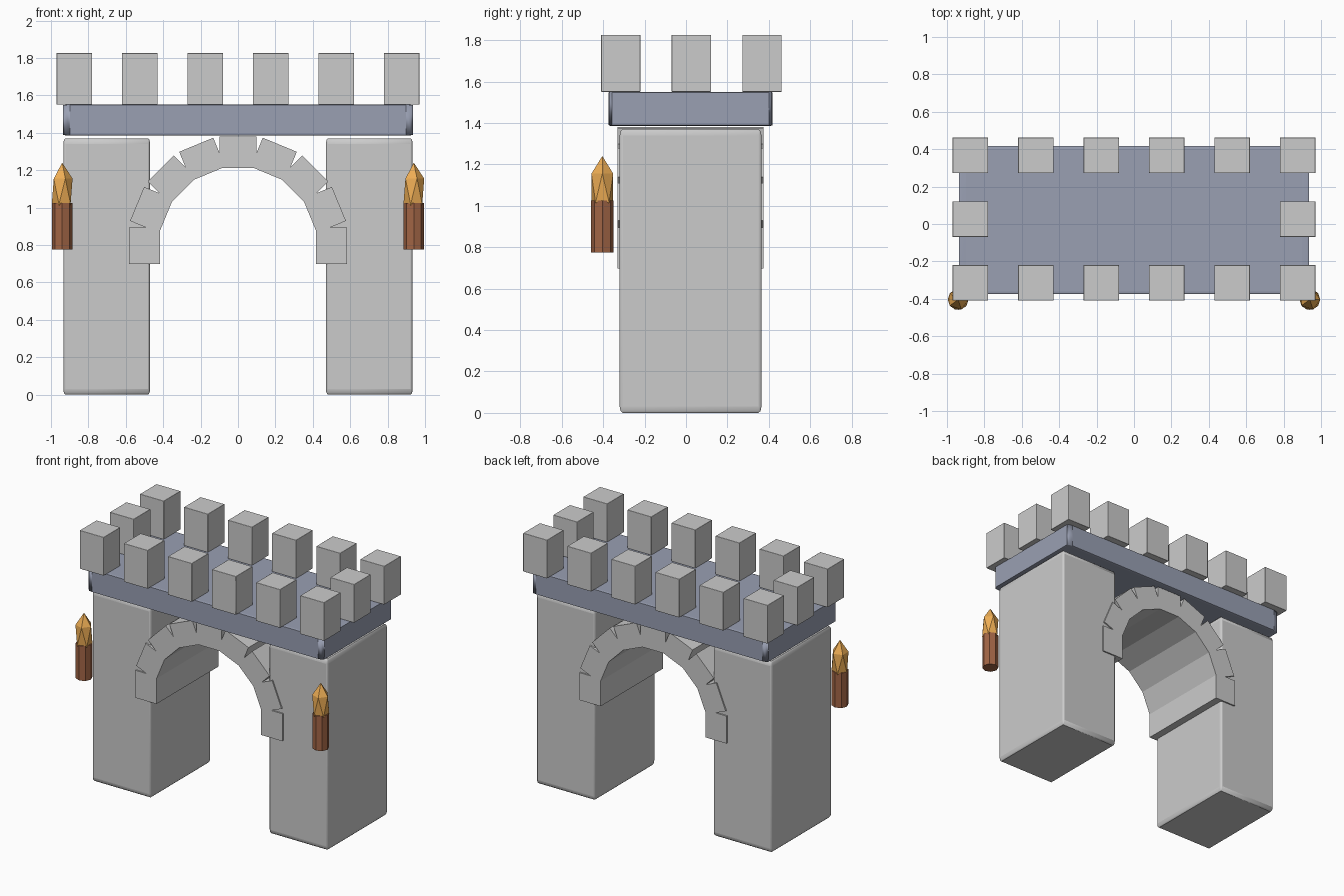
import bpy
import math

if "Cube" in bpy.data.objects:
    bpy.data.objects.remove(bpy.data.objects["Cube"])


def material(name, color):
    m = bpy.data.materials.new(name)
    m.diffuse_color = (*color, 1)
    m.use_nodes = True
    m.node_tree.nodes["Principled BSDF"].inputs["Base Color"].default_value = m.diffuse_color
    return m


dark_stone = material("dark_stone", (0.32, 0.35, 0.45))
wood = material("wood", (0.36, 0.13, 0.06))
fire = material("fire", (0.85, 0.42, 0.09))


def finish(name, mat=None):
    ob = bpy.context.object
    ob.name = name
    if mat:
        ob.data.materials.append(mat)
    return ob


def block(name, center, size, bevel=0.0, mat=None, tilt=0.0):
    """Box whose bevel stretches with its proportions."""
    bpy.ops.mesh.primitive_cube_add(size=2, location=center, rotation=(0, tilt, 0))
    ob = finish(name, mat)
    ob.scale = [s / 2 for s in size]
    if bevel:
        b = ob.modifiers.new("soft_edges", "BEVEL")
        b.width = bevel
        b.segments = 2
        bpy.ops.object.shade_smooth_by_angle(angle=math.radians(50))
    return ob


MID_Y = 0.022

# Pillars
for side in (-1, 1):
    block("pillar", (side * 0.702, MID_Y, 0.685), (0.464, 0.685, 1.37), 0.045)

# Walkway slab
block("walkway_slab", (0, MID_Y, 1.468), (1.87, 0.79, 0.165), 0.04, dark_stone)

# Arch stones, nine around a half circle
for i in range(9):
    a = math.pi * i / 8
    block("arch_stone", (0.5 * math.cos(a), MID_Y, 0.796 + 0.5 * math.sin(a)),
          (0.168, 0.705, 0.197), tilt=-a)

# Battlements around the edge of the walkway
for row, y in enumerate((-0.315, 0.026, 0.367)):
    for col in range(6):
        if row == 1 and 0 < col < 5:
            continue
        block("merlon", (-0.875 + 0.35 * col, y, 1.688), (0.19, 0.19, 0.275), 0.02)

# Torches in front of the outer corners
for side in (-1, 1):
    x, y = side * 0.94, -0.404
    bpy.ops.mesh.primitive_cylinder_add(vertices=8, radius=0.055, depth=0.25,
                                        location=(x, y, 0.9))
    finish("torch_handle", wood)
    bpy.ops.mesh.primitive_ico_sphere_add(subdivisions=1, radius=1,
                                          location=(x, y, 1.086))
    finish("torch_flame", fire).scale = (0.062, 0.062, 0.154)
